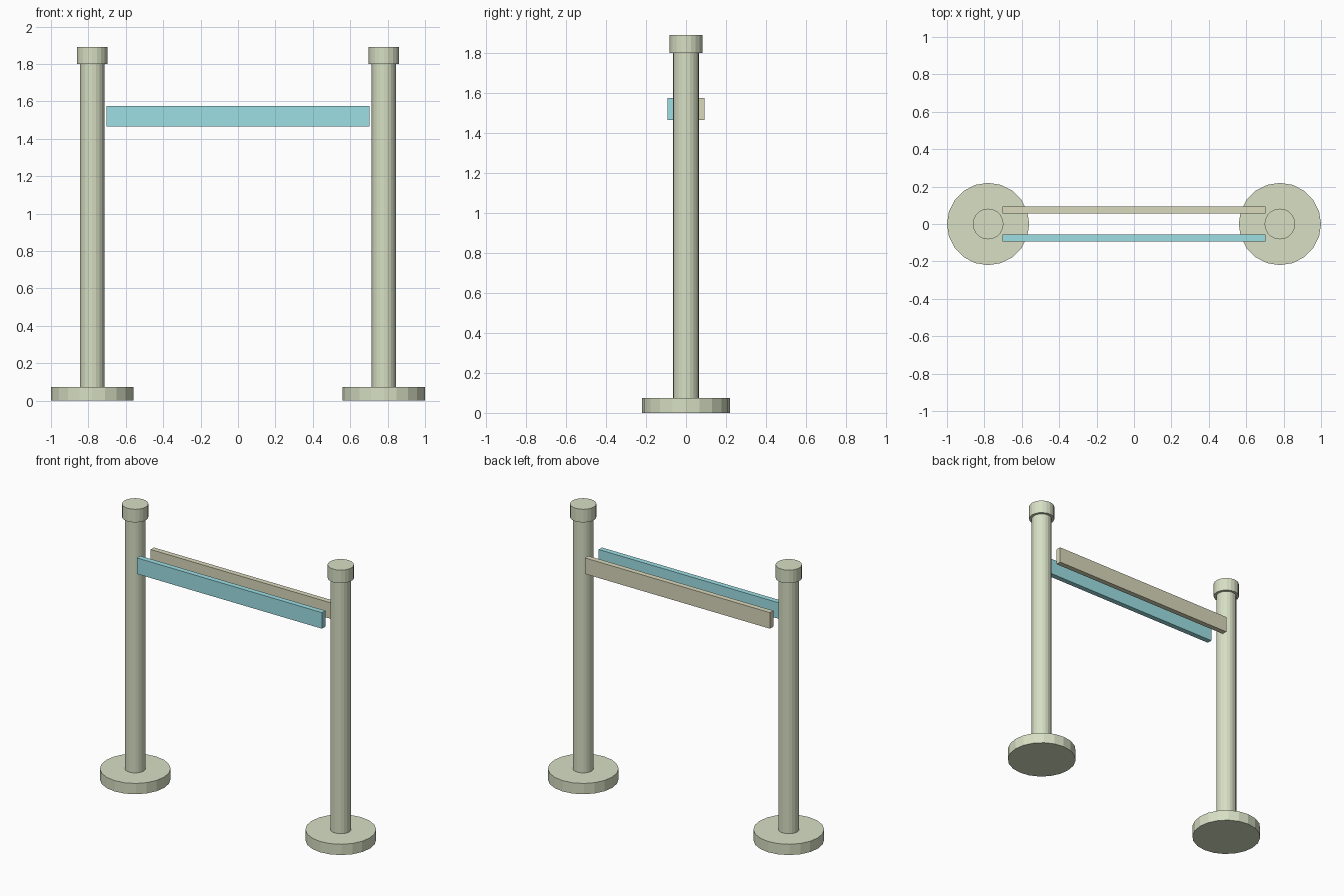
import bpy

if "Cube" in bpy.data.objects:
    bpy.data.objects.remove(bpy.data.objects["Cube"])

SIDES = 20


def material(name, color):
    m = bpy.data.materials.new(name)
    m.diffuse_color = color
    m.use_nodes = True
    m.node_tree.nodes["Principled BSDF"].inputs["Base Color"].default_value = m.diffuse_color
    return m


green = material("pale_green", (0.68, 0.74, 0.55, 1))
cyan = material("cyan", (0.34, 0.74, 0.78, 1))
tan = material("tan", (0.70, 0.69, 0.50, 1))


def cylinder(name, x, radius, z0, z1):
    bpy.ops.mesh.primitive_cylinder_add(
        vertices=SIDES, radius=radius, depth=z1 - z0, location=(x, 0, (z0 + z1) / 2))
    ob = bpy.context.object
    ob.name = name
    ob.data.materials.append(green)


def rail(name, y, mat):
    bpy.ops.mesh.primitive_cube_add(size=1, location=(0, y, 1.52))
    ob = bpy.context.object
    ob.name = name
    ob.scale = (1.405, 0.036, 0.11)
    bpy.ops.object.transform_apply(location=False, rotation=False, scale=True)
    ob.data.materials.append(mat)


# Two posts, each with a foot disc and a cap
for side, x in (("left", -0.78), ("right", 0.78)):
    cylinder(side + "_base", x, 0.22, 0.0, 0.074)
    cylinder(side + "_post", x, 0.065, 0.074, 1.80)
    cylinder(side + "_cap", x, 0.082, 1.80, 1.89)

# Front and back barrier rails
rail("front_rail", -0.075, cyan)
rail("back_rail", 0.075, tan)
